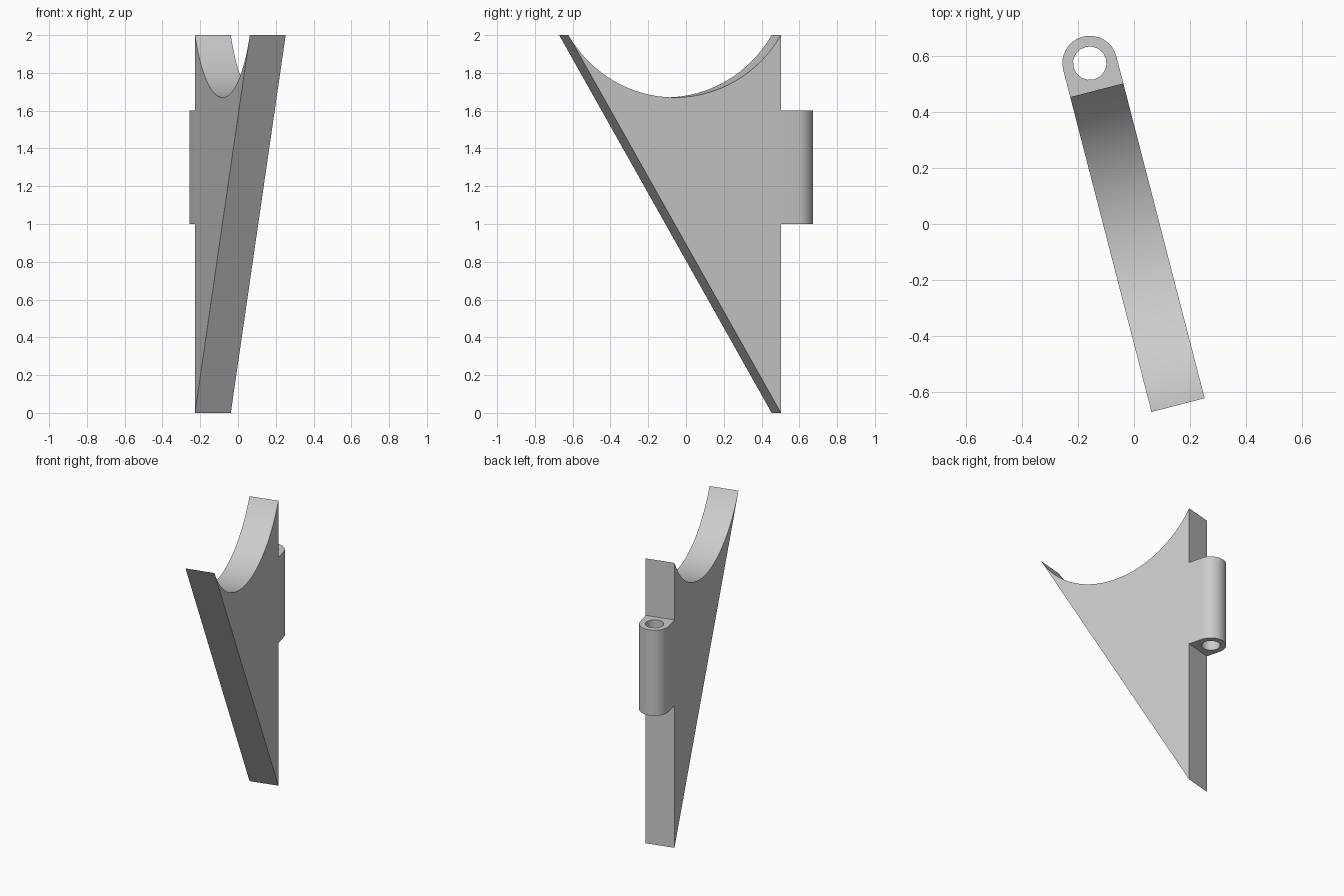
import bpy, bmesh
from math import sin, cos, pi, radians, sqrt, asin
from mathutils import Matrix, Vector

if "Cube" in bpy.data.objects:
    bpy.data.objects.remove(bpy.data.objects["Cube"])

HALF = 0.098      # half the plate thickness
LENGTH = 1.162    # top edge of the plate
HEIGHT = 2.0
SAG = 0.33        # depth of the scooped top
PIN = 0.10        # hinge axis distance behind the plate
PLACE = Matrix.Translation((-0.133, 0.478, 0)) @ Matrix.Rotation(radians(14.48), 4, "Z")

grey = bpy.data.materials.new("light grey")
grey.use_nodes = True
grey.diffuse_color = (0.6, 0.6, 0.6, 1)
grey.node_tree.nodes["Principled BSDF"].inputs["Base Color"].default_value = (0.6, 0.6, 0.6, 1)


def prism(name, outline, offset):
    """Extrude a flat outline of 3D points along an offset."""
    bm = bmesh.new()
    face = bm.faces.new([bm.verts.new(p) for p in outline])
    moved = bmesh.ops.extrude_face_region(bm, geom=[face])["geom"]
    bmesh.ops.translate(bm, vec=Vector(offset),
                        verts=[v for v in moved if isinstance(v, bmesh.types.BMVert)])
    bmesh.ops.recalc_face_normals(bm, faces=bm.faces)
    mesh = bpy.data.meshes.new(name)
    bm.to_mesh(mesh)
    bm.free()
    mesh.materials.append(grey)
    obj = bpy.data.objects.new(name, mesh)
    bpy.context.collection.objects.link(obj)
    obj.matrix_world = PLACE
    return obj


def smooth(obj):
    bpy.ops.object.select_all(action="DESELECT")
    obj.select_set(True)
    bpy.context.view_layer.objects.active = obj
    bpy.ops.object.shade_smooth_by_angle(angle=radians(30))


# Triangular plate with a circular scoop between its two top corners
mid = LENGTH / 2
radius = (mid ** 2 + SAG ** 2) / (2 * SAG)
centre_z = HEIGHT - SAG + radius
sweep = asin(mid / radius)
steps = 32
arc = []
for i in range(steps + 1):
    a = sweep * (1 - 2 * i / steps)
    arc.append((-HALF, -(mid + radius * sin(a)), centre_z - radius * cos(a)))
plate = prism("bracket_plate", [(-HALF, 0, 0)] + arc, (2 * HALF, 0, 0))
smooth(plate)

# Hinge knuckle: flat sides running into a round back
low, tall = 1.0, 0.6
n = 16
back = [(HALF * cos(pi * i / n), PIN + HALF * sin(pi * i / n), low) for i in range(n + 1)]
knuckle = prism("hinge_knuckle", [(-HALF, 0, low), (HALF, 0, low)] + back, (0, 0, tall))

# Pin hole through the knuckle
hole = [(0.06 * cos(2 * pi * i / n), PIN + 0.06 * sin(2 * pi * i / n), low - 0.1) for i in range(n)]
cutter = prism("pin_hole_cutter", hole, (0, 0, tall + 0.2))
cutter.hide_render = True
cut = knuckle.modifiers.new("pin hole", "BOOLEAN")
cut.operation = "DIFFERENCE"
cut.solver = "EXACT"
cut.object = cutter
bpy.ops.object.select_all(action="DESELECT")
bpy.context.view_layer.objects.active = knuckle
knuckle.select_set(True)
bpy.ops.object.modifier_apply(modifier=cut.name)
bpy.data.objects.remove(cutter)
smooth(knuckle)
